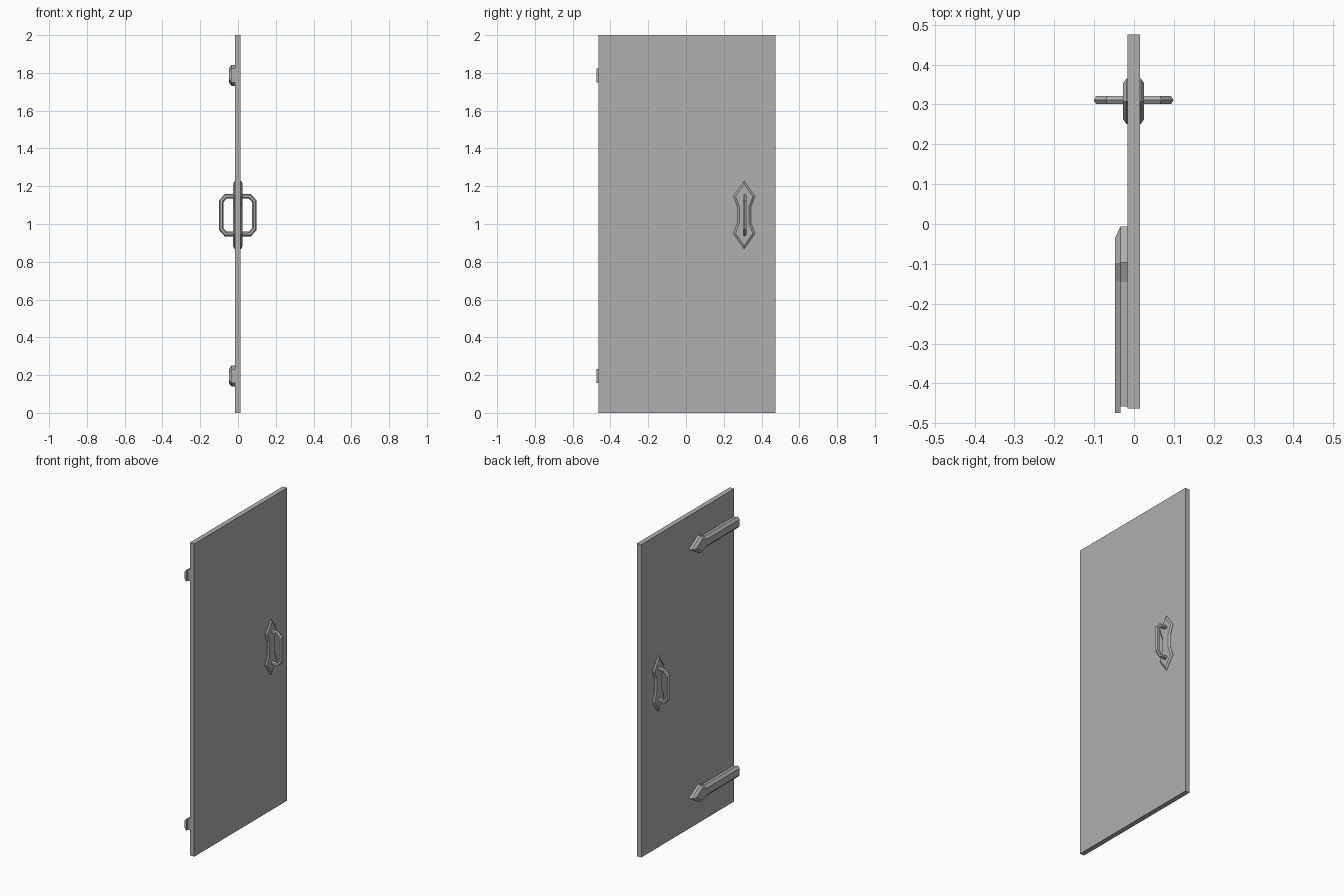
import bpy, bmesh, math
from mathutils import Vector

if "Cube" in bpy.data.objects:
    bpy.data.objects.remove(bpy.data.objects["Cube"])

CX = -0.001  # mid plane of the door thickness
METAL = bpy.data.materials.new("dark_grey")
METAL.diffuse_color = (0.43, 0.43, 0.43, 1)
METAL.use_nodes = True
METAL.node_tree.nodes["Principled BSDF"].inputs["Base Color"].default_value = METAL.diffuse_color


def offset(pts, d, closed=True):
    """Mitred offset of a 2D polyline; positive d goes to the left."""
    pts, out, n = [Vector(p) for p in pts], [], len(pts)
    for i, p in enumerate(pts):
        a = pts[i - 1] if closed or i > 0 else None
        b = pts[(i + 1) % n] if closed or i < n - 1 else None
        dirs = [(p - a).normalized() if a else None, (b - p).normalized() if b else None]
        ns = [Vector((-v.y, v.x)) for v in dirs if v]
        m = sum(ns, Vector((0, 0))).normalized()
        out.append(p + m * d / m.dot(ns[0]))
    return out


def loft(name, rings, mirror=False):
    """Join equal rings of 3D points with quads and cap both ends."""
    bm = bmesh.new()
    rows = [[bm.verts.new(p) for p in r] for r in rings]
    n = len(rows[0])
    for r, s in zip(rows, rows[1:]):
        for i in range(n):
            j = (i + 1) % n
            bm.faces.new((r[i], r[j], s[j], s[i]))
    bm.faces.new(rows[0])
    bm.faces.new(rows[-1])
    bmesh.ops.recalc_face_normals(bm, faces=bm.faces)
    me = bpy.data.meshes.new(name)
    bm.to_mesh(me)
    bm.free()
    me.materials.append(METAL)
    ob = bpy.data.objects.new(name, me)
    bpy.context.collection.objects.link(ob)
    ob.location.x = CX
    if mirror:
        ob.modifiers.new("both_sides", 'MIRROR')
    return ob


def ring(pts, x, y0=0.0, z0=0.0):
    return [(x, y0 + p[0], z0 + p[1]) for p in pts]


# Door slab
slab = [(-0.463, 0), (0.475, 0), (0.475, 2), (-0.463, 2)]
loft("door_panel", [ring(slab, -0.0155), ring(slab, 0.0155)])

# Pointed handle plates, one on each face (counter-clockwise outline)
half = [(0, -0.18), (0.057, -0.1), (0.036, -0.042), (0.036, 0.042), (0.057, 0.1)]
plate = half + [(-y, -z) for y, z in half]
loft("handle_plate", [ring(plate, 0.012, 0.308, 1.048),
                      ring(plate, 0.018, 0.308, 1.048),
                      ring(offset(plate, 0.01), 0.026, 0.308, 1.048)], True)

# Pull handles: six-sided bar swept along a chamfered bracket
path = [(0.01, 1.147), (0.064, 1.147), (0.088, 1.12),
        (0.088, 0.974), (0.064, 0.947), (0.01, 0.947)]
R = 0.012
sides = []
for k in range(6):
    a = k * math.pi / 3
    dy = 0.311 + R * math.sin(a)
    sides.append([(p.x, dy, p.y) for p in offset(path, R * math.cos(a), False)])
loft("pull_handle", list(zip(*sides)), True)

# Strap hinges with arrow heads on the -x face
END = -0.474
strap = [(END, -0.037), (-0.145, -0.037), (-0.097, -0.056), (-0.006, 0),
         (-0.097, 0.056), (-0.145, 0.037), (END, 0.037)]
inner = [(END if p.x < -0.4 else p.x, p.y) for p in offset(strap, 0.016)]
base = [(max(y, -0.458), z) for y, z in strap]
for name, z in (("lower_hinge", 0.195), ("upper_hinge", 1.787)):
    loft(name, [ring(base, -0.014, 0, z), ring(base, -0.033, 0, z),
                ring(strap, -0.033, 0, z), ring(inner, -0.047, 0, z)])
